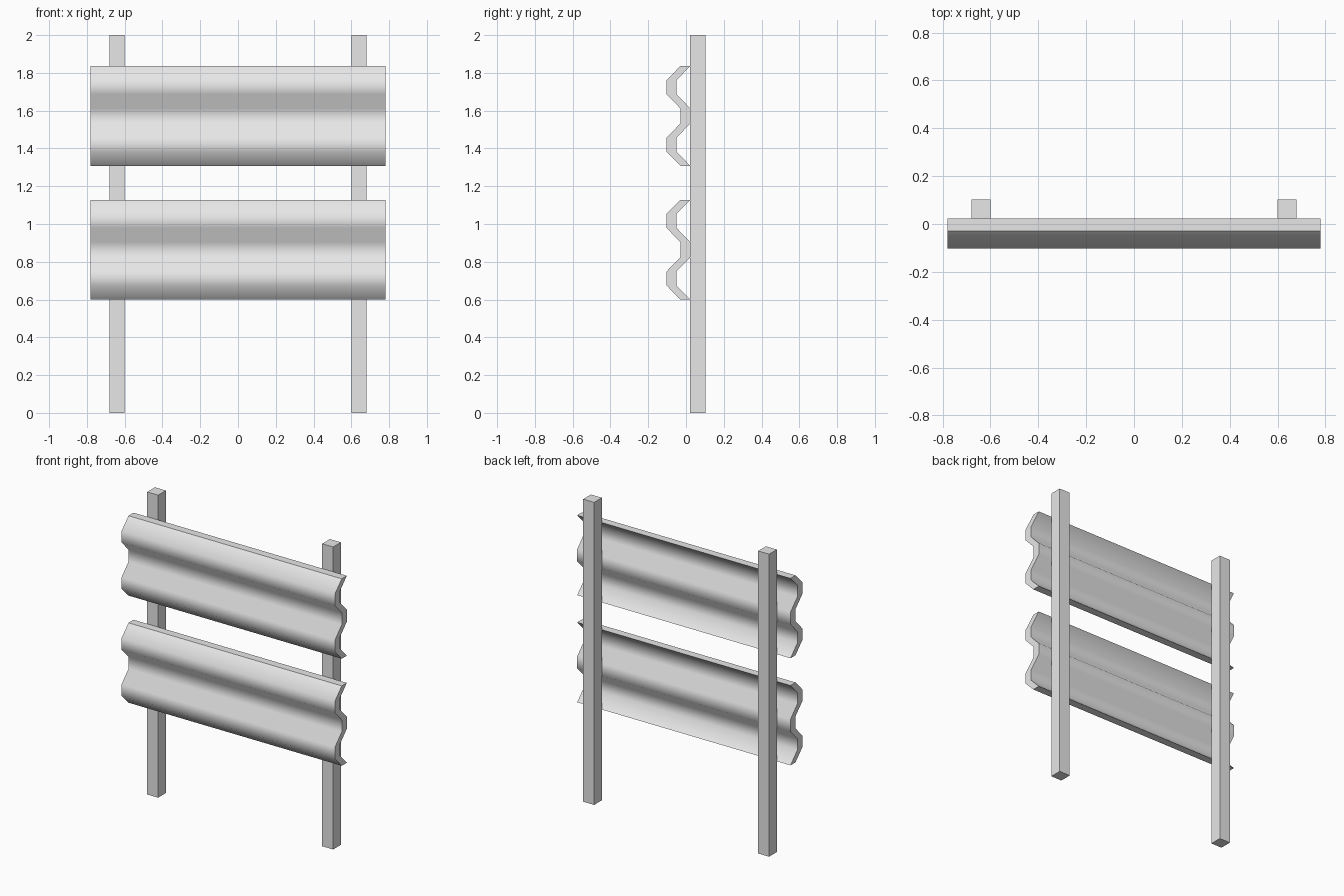
import bpy
import bmesh

cube = bpy.data.objects.get("Cube")
if cube:
    bpy.data.objects.remove(cube, do_unlink=True)

steel = bpy.data.materials.new("galvanised_grey")
steel.use_nodes = True
GREY = (0.8, 0.8, 0.8, 1.0)
steel.diffuse_color = GREY
steel.node_tree.nodes["Principled BSDF"].inputs["Base Color"].default_value = GREY


def finish(name, bm):
    bmesh.ops.recalc_face_normals(bm, faces=bm.faces)
    mesh = bpy.data.meshes.new(name)
    bm.to_mesh(mesh)
    bm.free()
    mesh.materials.append(steel)
    obj = bpy.data.objects.new(name, mesh)
    bpy.context.collection.objects.link(obj)
    return obj


# Square upright post standing on the ground behind the rails
def post(name, x):
    bm = bmesh.new()
    bmesh.ops.create_cube(bm, size=1)
    bmesh.ops.scale(bm, vec=(0.08, 0.08, 2.0), verts=bm.verts)
    bmesh.ops.translate(bm, vec=(x, 0.0625, 1.0), verts=bm.verts)
    return finish(name, bm)


# Wave-shaped rail: a corrugated section swept along x
CREST, VALLEY, DEPTH, HALF = -0.1025, -0.03, 0.0525, 0.78
upper = [(VALLEY, 0.264), (CREST, 0.19), (CREST, 0.115), (VALLEY, 0.04)]
front = upper + [(y, -z) for y, z in reversed(upper)]
section = front + [(y + DEPTH, z) for y, z in reversed(front)]


def rail(name, height):
    bm = bmesh.new()
    verts = [bm.verts.new((-HALF, y, height + z)) for y, z in section]
    end = bm.faces.new(verts)
    swept = bmesh.ops.extrude_face_region(bm, geom=[end], use_keep_orig=True)["geom"]
    moved = [g for g in swept if isinstance(g, bmesh.types.BMVert)]
    bmesh.ops.translate(bm, vec=(2 * HALF, 0, 0), verts=moved)
    bmesh.ops.recalc_face_normals(bm, faces=bm.faces)
    bm.normal_update()
    # Corrugated sheets shade smoothly; ends and lips stay crisp
    for face in bm.faces:
        flat = abs(face.normal.x) > 0.9 or abs(face.normal.z) > 0.9
        face.smooth = not flat
        if flat:
            for edge in face.edges:
                edge.smooth = False
    return finish(name, bm)


post("left_post", 0.64)
post("right_post", -0.64)
rail("lower_rail", 0.864)
rail("upper_rail", 1.572)
